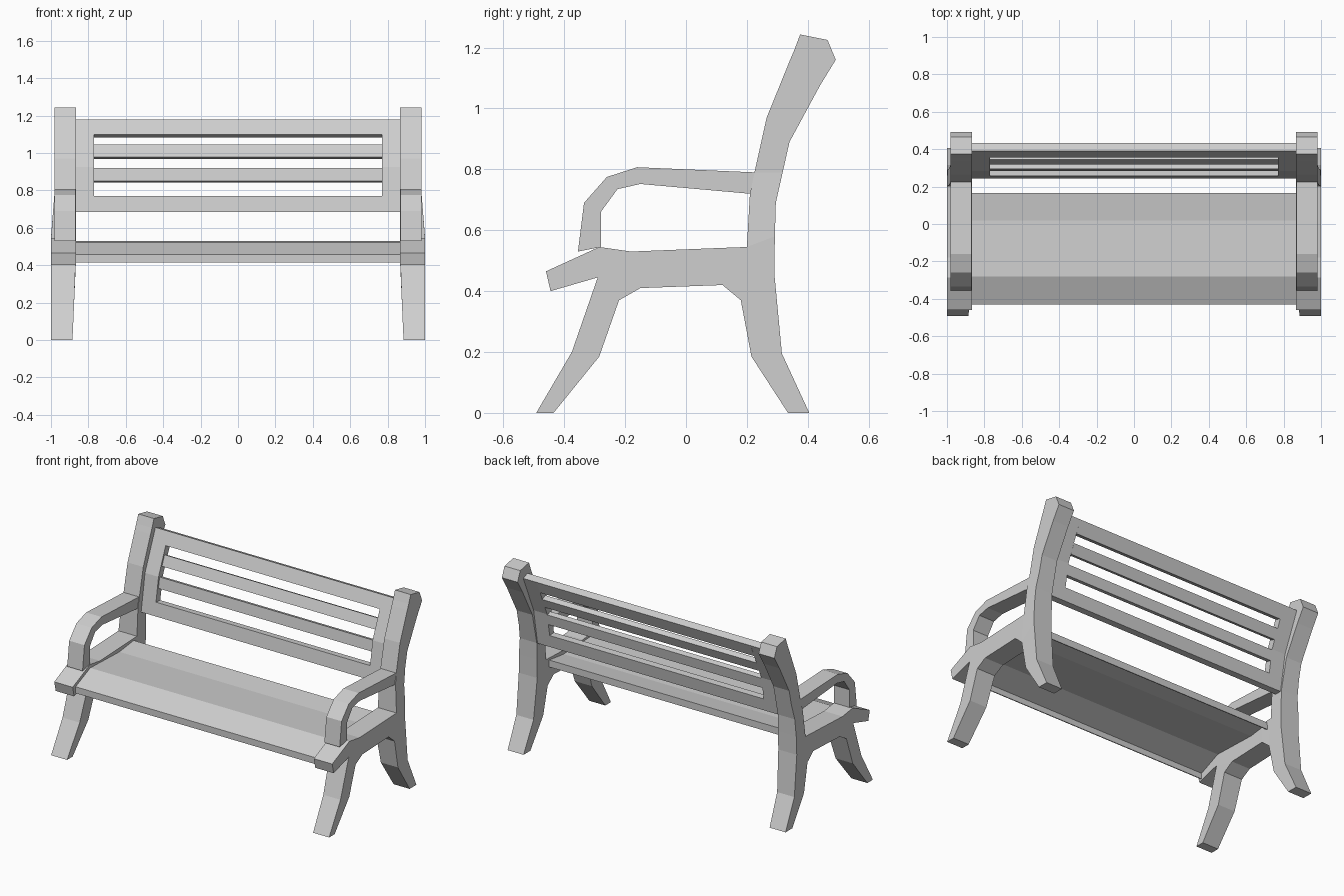
import bpy
import bmesh

cube = bpy.data.objects.get("Cube")
if cube:
    bpy.data.objects.remove(cube, do_unlink=True)

GREY = (0.62, 0.62, 0.62, 1)
grey = bpy.data.materials.new("plain grey")
grey.use_nodes = True
grey.diffuse_color = GREY
grey.node_tree.nodes["Principled BSDF"].inputs["Base Color"].default_value = GREY


def ramp(z, z0, z1, a, b):
    """Blend from a at z0 to b at z1, held constant outside."""
    t = min(max((z - z0) / (z1 - z0), 0), 1)
    return a + (b - a) * t


def frame_inner(z):
    return ramp(z, 0, 0.41, 0.885, 0.867)


def frame_outer(z):
    return ramp(z, 0.55, 0.8, 1.0, 0.98)


def fixed(x):
    return lambda z: x


def ribbon(name, pairs, inner, outer, mirror=False):
    """Solid bar through pairs of (y, z) edge points, spanning inner to outer in x."""
    bm = bmesh.new()
    rings = []
    for (ya, za), (yb, zb) in pairs:
        corners = ((inner(za), ya, za), (outer(za), ya, za),
                   (outer(zb), yb, zb), (inner(zb), yb, zb))
        rings.append([bm.verts.new(c) for c in corners])
    for low, high in zip(rings, rings[1:]):
        for i in range(4):
            j = (i + 1) % 4
            bm.faces.new((low[i], low[j], high[j], high[i]))
    bm.faces.new(rings[0])
    bm.faces.new(rings[-1])
    bmesh.ops.recalc_face_normals(bm, faces=bm.faces[:])
    mesh = bpy.data.meshes.new(name)
    bm.to_mesh(mesh)
    bm.free()
    mesh.materials.append(grey)
    obj = bpy.data.objects.new(name, mesh)
    bpy.context.collection.objects.link(obj)
    if mirror:
        obj.modifiers.new("Mirror", 'MIRROR')


# Rear legs sweeping up into the back posts
ribbon("back_posts", [
    ((0.335, 0), (0.405, 0)),
    ((0.215, 0.185), (0.315, 0.195)),
    ((0.18, 0.37), (0.29, 0.46)),
    ((0.20, 0.545), (0.292, 0.58)),
    ((0.21, 0.72), (0.295, 0.69)),
    ((0.225, 0.79), (0.3175, 0.79)),
    ((0.265, 0.97), (0.34, 0.89)),
    ((0.34, 1.155), (0.44, 1.075)),
    ((0.355, 1.19), (0.492, 1.16)),
    ((0.375, 1.243), (0.465, 1.225)),
], frame_inner, frame_outer, True)

# Side rails carrying the seat
ribbon("seat_rails", [
    ((0.20, 0.545), (0.18, 0.37)),
    ((0.12, 0.542), (0.12, 0.42)),
    ((-0.18, 0.53), (-0.15, 0.41)),
    ((-0.285, 0.545), (-0.29, 0.445)),
    ((-0.46, 0.465), (-0.445, 0.40)),
], frame_inner, frame_outer, True)

# Front legs
ribbon("front_legs", [
    ((-0.492, 0), (-0.435, 0)),
    ((-0.375, 0.20), (-0.285, 0.185)),
    ((-0.29, 0.445), (-0.22, 0.37)),
    ((-0.285, 0.446), (-0.15, 0.41)),
], frame_inner, frame_outer, True)

# Curved armrests
ribbon("armrests", [
    ((-0.355, 0.53), (-0.28, 0.545)),
    ((-0.335, 0.69), (-0.28, 0.66)),
    ((-0.26, 0.775), (-0.225, 0.735)),
    ((-0.16, 0.807), (-0.15, 0.752)),
    ((0.228, 0.79), (0.21, 0.72)),
], fixed(0.87), fixed(0.98), True)

# Thin dished seat with a lip turned down at the front and back
ribbon("seat", [
    ((-0.43, 0.415), (-0.424, 0.415)),
    ((-0.43, 0.457), (-0.424, 0.452)),
    ((-0.28, 0.522), (-0.279, 0.515)),
    ((0.02, 0.512), (0.02, 0.505)),
    ((0.167, 0.53), (0.161, 0.523)),
    ((0.167, 0.485), (0.161, 0.485)),
], fixed(-0.868), fixed(0.868))


# Backrest, bent so that its upper half leans further back
def back_pair(z, recess=0):
    y = ramp(z, 0.685, 0.925, 0.243, 0.283) + ramp(z, 0.925, 1.18, 0, 0.107)
    drop = ramp(z, 0.685, 1.10, 0, 0.017)
    return (y + recess, z), (y + 0.044, z - drop)


ribbon("backrest_stiles", [back_pair(z) for z in (0.685, 0.925, 1.18)],
       fixed(0.77), fixed(0.868), True)
for name, low, high, recess in (
        ("bottom_rail", 0.685, 0.77, 0), ("lower_slat", 0.85, 0.92, 0.012),
        ("upper_slat", 0.98, 1.045, 0.012), ("top_rail", 1.10, 1.18, 0)):
    ribbon(name, [back_pair(low, recess), back_pair(high, recess)],
           fixed(-0.77), fixed(0.77))
